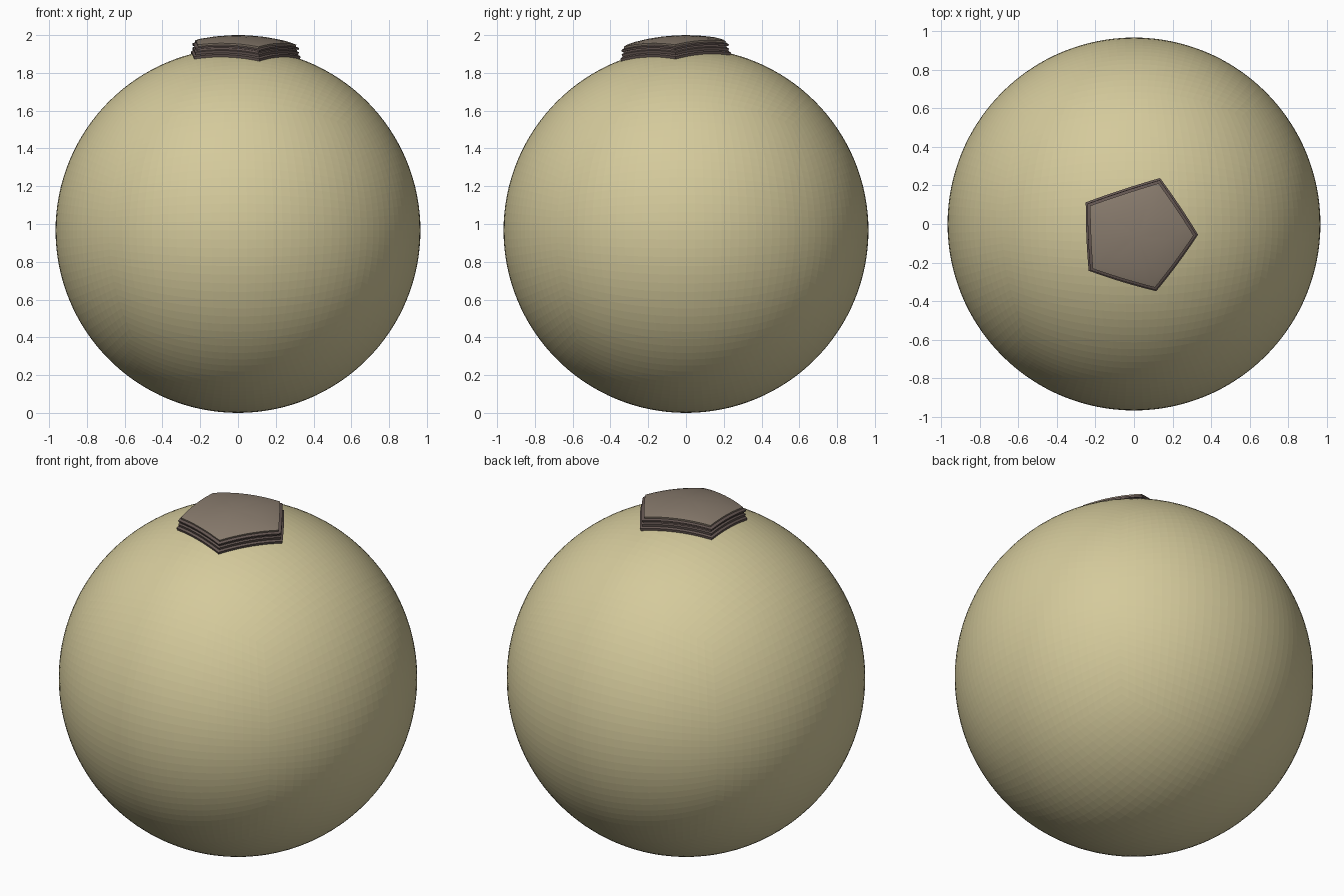
import bpy, bmesh, math
from mathutils import Vector

if "Cube" in bpy.data.objects:
    bpy.data.objects.remove(bpy.data.objects["Cube"])

R = 0.966
CENTRE = Vector((0, 0, R))


def material(name, rgb):
    m = bpy.data.materials.new(name)
    m.diffuse_color = (*rgb, 1)
    m.use_nodes = True
    m.node_tree.nodes["Principled BSDF"].inputs["Base Color"].default_value = m.diffuse_color
    return m


def finish(bm, name, mats):
    bmesh.ops.recalc_face_normals(bm, faces=bm.faces)
    me = bpy.data.meshes.new(name)
    bm.to_mesh(me)
    bm.free()
    for m in mats:
        me.materials.append(m)
    ob = bpy.data.objects.new(name, me)
    ob.location = CENTRE
    bpy.context.collection.objects.link(ob)
    return ob


sand = material("sand", (0.66, 0.59, 0.33))
stone = material("stone", (0.25, 0.20, 0.155))
dark_stone = material("dark_stone", (0.13, 0.095, 0.085))

# Faceted globe: subdivided cube pushed out to a sphere
bm = bmesh.new()
bmesh.ops.create_cube(bm, size=2)
bmesh.ops.subdivide_edges(bm, edges=bm.edges[:], cuts=31, use_grid_fill=True)
for v in bm.verts:
    v.co = Vector([math.tan(c * math.pi / 4) for c in v.co]).normalized() * R
finish(bm, "globe", [sand])

# Pentagonal outline as directions from the globe centre
corners = [(0.135, 0.238), (0.332, -0.055), (0.115, -0.348),
           (-0.235, -0.242), (-0.25, 0.112)]
dirs = [Vector((x, y, math.sqrt(0.98 ** 2 - x * x - y * y))).normalized()
        for x, y in corners]
mid = sum(dirs, Vector()).normalized()
STEPS = 8
outline = [dirs[i].lerp(dirs[(i + 1) % 5], k / STEPS)
           for i in range(5) for k in range(STEPS)]

# Moulding profile from rim to middle: (outline scale, distance from centre)
profile = [(0.97, 0.950), (1.0, 0.962), (1.0, 0.980), (0.95, 0.984),
           (0.95, 0.998), (0.91, 1.000), (0.90, 1.008), (0.93, 1.010),
           (0.93, 1.020), (0.87, 1.022), (0.87, 1.032), (0.77, 1.034),
           (0.5, 1.034), (0.25, 1.034)]

# Stepped plate that follows the curve of the globe
bm = bmesh.new()
rings = [[bm.verts.new(mid.lerp(d, s).normalized() * r) for d in outline]
         for s, r in profile]
n = len(outline)
for j in range(len(rings) - 1):
    a, b = rings[j], rings[j + 1]
    for i in range(n):
        k = (i + 1) % n
        f = bm.faces.new((a[i], a[k], b[k], b[i]))
        f.material_index = 0 if j >= 9 else 1
tip = bm.verts.new(mid * 1.034)
for i in range(n):
    bm.faces.new((rings[-1][i], rings[-1][(i + 1) % n], tip))
bm.faces.new(rings[0][::-1]).material_index = 1
plate = finish(bm, "pentagon_plate", [stone, dark_stone])
bpy.context.view_layer.objects.active = plate
plate.select_set(True)
bpy.ops.object.shade_smooth_by_angle(angle=math.radians(20))
